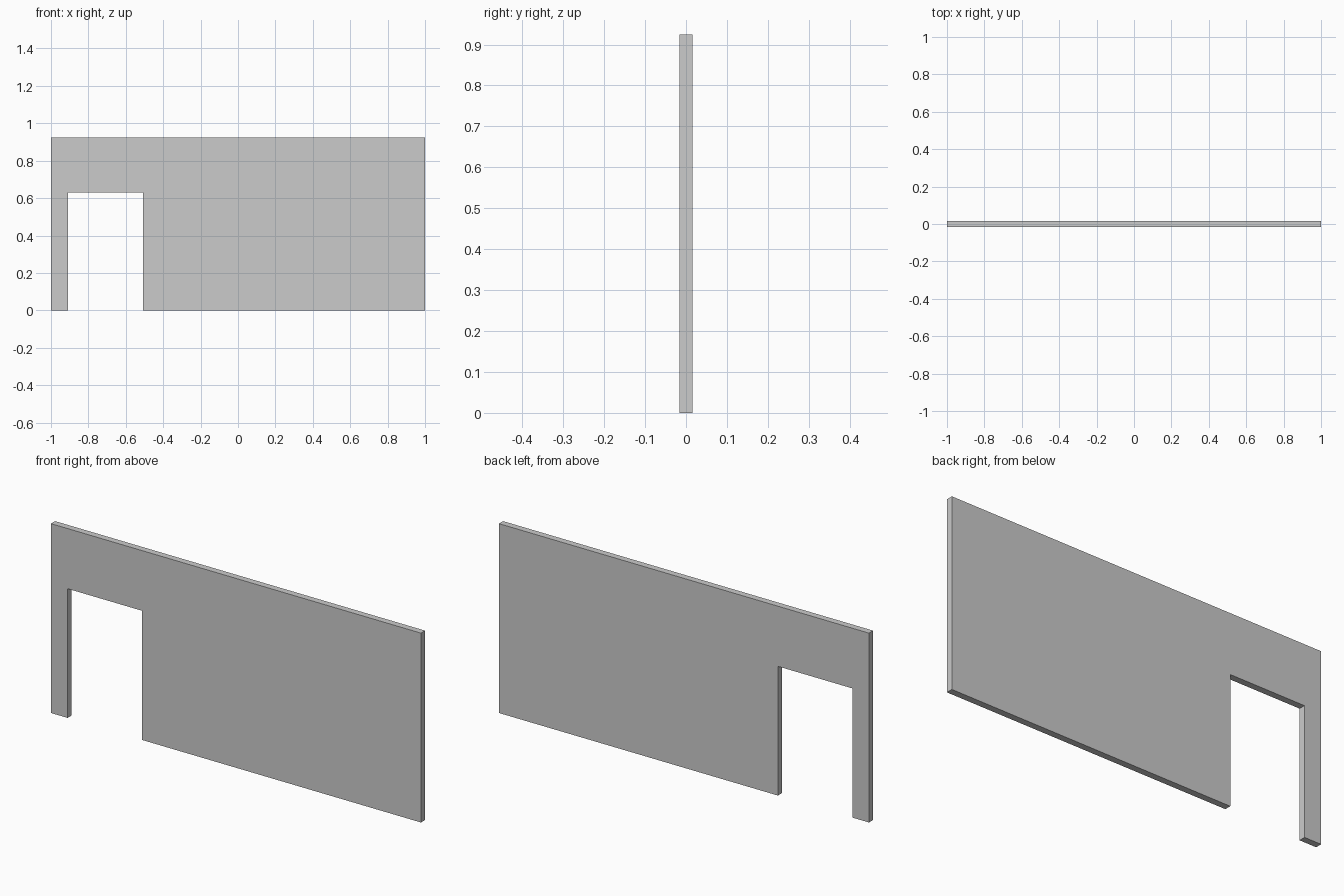
import bpy, bmesh

if "Cube" in bpy.data.objects:
    bpy.data.objects.remove(bpy.data.objects["Cube"])

HEIGHT, THICK = 0.925, 0.032
LEFT, RIGHT, DOOR_TOP = -0.91, -0.508, 0.631

# Wall outline (x, z) with the doorway notched out of the bottom edge
profile = [(-1, 0), (LEFT, 0), (LEFT, DOOR_TOP), (RIGHT, DOOR_TOP),
           (RIGHT, 0), (1, 0), (1, HEIGHT), (-1, HEIGHT)]

bm = bmesh.new()
front = bm.faces.new([bm.verts.new((x, -THICK / 2, z)) for x, z in profile])

# Extrude the outline to the wall thickness
result = bmesh.ops.extrude_face_region(bm, geom=[front], use_keep_orig=True)
back = [v for v in result["geom"] if isinstance(v, bmesh.types.BMVert)]
bmesh.ops.translate(bm, verts=back, vec=(0, THICK, 0))
bmesh.ops.recalc_face_normals(bm, faces=bm.faces)

mesh = bpy.data.meshes.new("wall_with_doorway")
bm.to_mesh(mesh)
bm.free()
wall = bpy.data.objects.new("wall_with_doorway", mesh)
bpy.context.collection.objects.link(wall)
